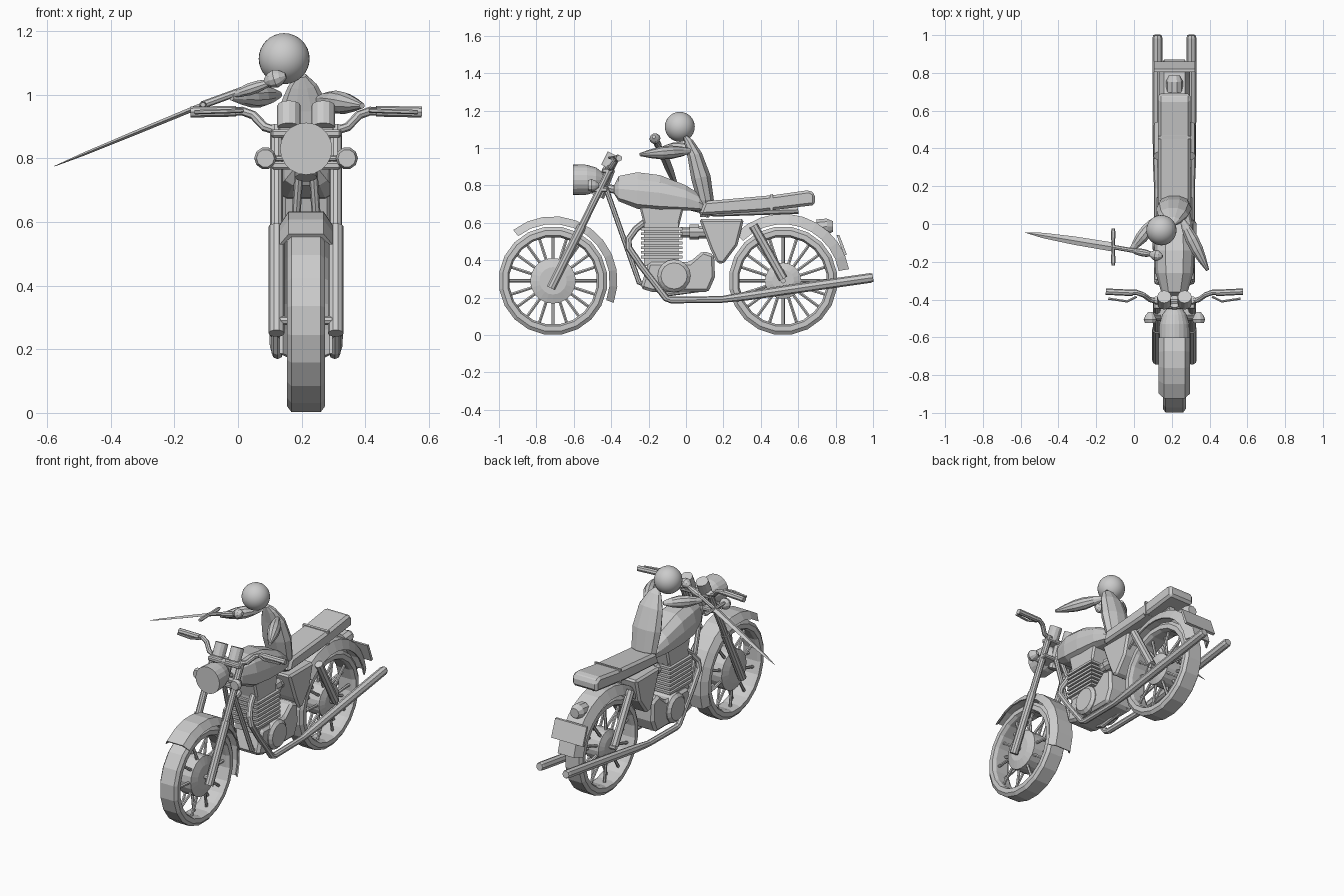
import bpy, bmesh, math
from mathutils import Vector as V

if "Cube" in bpy.data.objects:
    bpy.data.objects.remove(bpy.data.objects["Cube"])

CX = 0.214            # centre plane of the motorcycle
SIDES = (("left", 1), ("right", -1))


def finish(name, bm, bevel=0):
    bmesh.ops.recalc_face_normals(bm, faces=bm.faces)
    me = bpy.data.meshes.new(name)
    bm.to_mesh(me)
    bm.free()
    ob = bpy.data.objects.new(name, me)
    bpy.context.collection.objects.link(ob)
    if bevel:
        m = ob.modifiers.new("bevel", 'BEVEL')
        m.width, m.segments = bevel, 1
    return ob


def loft(name, rings, loop=False, bevel=0):
    bm = bmesh.new()
    vs = [[bm.verts.new(p) for p in r] for r in rings]
    n = len(rings[0])
    for i in range(len(vs) - (0 if loop else 1)):
        a, b = vs[i], vs[(i + 1) % len(vs)]
        for k in range(n):
            bm.faces.new((a[k], a[(k + 1) % n], b[(k + 1) % n], b[k]))
    if not loop:
        bm.faces.new(vs[0])
        bm.faces.new(vs[-1])
    return finish(name, bm, bevel)


def tube(name, pts, radii, sides=8):
    """Sweep an ellipse along pts; radii is one number or a list of numbers / pairs."""
    pts = [V(p) for p in pts]
    if not isinstance(radii, list):
        radii = [radii] * len(pts)
    tan = [(pts[min(i + 1, len(pts) - 1)] - pts[max(i - 1, 0)]).normalized() for i in range(len(pts))]
    ax = min((V((1, 0, 0)), V((0, 1, 0)), V((0, 0, 1))), key=lambda a: sum(abs(t.dot(a)) for t in tan))
    rings = []
    for p, t, r in zip(pts, tan, radii):
        ru, rv = r if isinstance(r, tuple) else (r, r)
        u = (ax - t * ax.dot(t)).normalized()
        v = t.cross(u)
        rings.append([p + u * ru * math.cos(a) + v * rv * math.sin(a)
                      for a in (2 * math.pi * k / sides for k in range(sides))])
    return loft(name, rings)


def pod(name, a, b, r, sides=10, fat=(.3, .75, 1, .95, .65, .25)):
    a, b = V(a), V(b)
    n = len(fat) - 1
    return tube(name, [a.lerp(b, i / n) for i in range(n + 1)], [r * f for f in fat], sides)


def prism(name, yz, half, bevel=0, x=CX):
    return loft(name, [[(x + s * half, y, z) for y, z in yz] for s in (-1, 1)], bevel=bevel)


def box(name, x, y, z, bevel=0):
    return prism(name, [(y[0], z[0]), (y[1], z[0]), (y[1], z[1]), (y[0], z[1])],
                 (x[1] - x[0]) / 2, bevel, (x[0] + x[1]) / 2)


def spin(name, cy, cz, profile, n=20):
    """Revolve closed (x, radius) profile about the wheel axle."""
    return loft(name, [[(CX + x, cy + r * math.cos(a), cz + r * math.sin(a)) for x, r in profile]
                       for a in (2 * math.pi * (k + .5) / n for k in range(n))], True)


def fender(name, cy, cz, a0, a1, r_in, r_out, w_in, w_out, n=10):
    t = .01
    prof = [(-w_in, r_in), (-w_out, r_out), (w_out, r_out), (w_in, r_in),
            (w_in - t, r_in), (w_out - t, r_out - t), (t - w_out, r_out - t), (t - w_in, r_in)]
    rings = []
    for k in range(n + 1):
        a = math.radians(a0 + (a1 - a0) * k / n)
        rings.append([(CX + x, cy + r * math.cos(a), cz + r * math.sin(a)) for x, r in prof])
    return loft(name, rings)


# Wheels: tyre, hub and spokes
for end, cy, hub in (("front", -.711, .122), ("rear", .519, .097)):
    cz = .29
    spin(end + "_tyre", cy, cz, [(-.06, .245), (-.06, .272), (-.046, .291), (.046, .291),
                                 (.06, .272), (.06, .245), (.04, .235), (-.04, .235)])
    tube(end + "_hub", [(CX + x, cy, cz) for x in (-.06, -.045, .045, .06)],
         [hub * .6, hub, hub, hub * .6], 20)
    tube(end + "_axle", [(CX - .1, cy, cz), (CX + .1, cy, cz)], .014)
    for k in range(20):
        a = 2 * math.pi * k / 20
        d = V((0, math.cos(a), math.sin(a)))
        c, x = V((CX, cy, cz)), V(((-1) ** k * .03, 0, 0))
        tube(f"{end}_spoke_{k}", [c + d * hub * .9 + x, c + d * .242 + x * .6], .009, 6)

# Fenders, tail light, number plate
fender("front_fender", -.711, .29, 128, -20, .303, .345, .083, .055)
fender("rear_fender", .519, .29, 135, 10, .302, .358, .082, .055)
tube("tail_light", [(CX, .70, .575), (CX, .755, .58), (CX, .785, .58)], [.045, .045, .03], 10)
prism("rear_plate", [(.805, .535), (.82, .535), (.86, .43), (.845, .425)], .108)

# Front fork, crown and signals
for side, s in SIDES:
    x = CX + s * .093
    tube(side + "_fork", [(x, -.722, .25), (x, -.555, .585), (x, -.555, .585), (x, -.40, .90)],
         [.025, .025, .02, .02], 10)
    tube(side + "_signal_stem", [(CX + s * .07, -.49, .8), (CX + s * .13, -.49, .8)], .009)
    pod(side + "_signal", (CX + s * .128, -.525, .80), (CX + s * .128, -.465, .80), .035, 10,
        (.8, 1, .75, .3))
    # Gauges
    g = CX + s * .054
    tube(side + "_gauge", [(g, -.42, .895), (g, -.385, .965)], .037, 12)
    # Handlebar grips and levers
    tube(side + "_grip", [(CX + s * .22, -.365, .948), (CX + s * .363, -.358, .945)], .017)
    tube(side + "_lever", [(CX + s * .20, -.385, .95), (CX + s * .25, -.41, .948),
                           (CX + s * .35, -.395, .945)], .007, 6)
box("upper_fork_clamp", (CX - .11, CX + .11), (-.45, -.39), (.865, .89), .006)
box("lower_fork_clamp", (CX - .11, CX + .11), (-.51, -.42), (.765, .79), .006)
tube("steering_head", [(CX, -.47, .74), (CX, -.41, .89)], .035, 10)
tube("handlebar", [(CX + s * x, y, z) for s, row in
     ((-1, ((.36, -.358, .945), (.2, -.362, .948), (.165, -.375, .935), (.13, -.40, .898), (.09, -.41, .886))),
      (1, ((.09, -.41, .886), (.13, -.40, .898), (.165, -.375, .935), (.2, -.362, .948), (.36, -.358, .945))))
     for x, y, z in row], .014)
tube("headlight", [(CX, y, .83) for y in (-.604, -.604, -.59, -.53, -.48, -.44)],
     [.07, .082, .082, .08, .065, .035], 20)

# Fuel tank
loft("fuel_tank", [[(CX + w * a, y, z0 + (z1 - z0) * b) for a, b in
     ((-.6, 0), (-.95, .12), (-1, .5), (-.85, .8), (-.45, 1), (.45, 1), (.85, .8), (1, .5), (.95, .12), (.6, 0))]
     for y, w, z0, z1 in ((-.385, .045, .755, .80), (-.36, .07, .715, .85), (-.26, .1, .675, .87),
                          (-.14, .106, .665, .855), (.0, .098, .665, .80), (.07, .08, .665, .755),
                          (.115, .06, .665, .70))])

# Seat and strap
prism("seat", [(.07, .64), (.10, .715), (.47, .748), (.66, .775), (.69, .755), (.69, .695), (.4, .66)], .086, .014)
prism("seat_strap", [(.45, .665), (.45, .751), (.465, .753), (.465, .667)], .088)

# Engine: crankcase, finned cylinder, head and carburettor
prism("crankcase", [(-.245, .25), (-.2, .39), (.02, .39), (.09, .45), (.15, .43), (.155, .31), (.12, .23), (-.18, .23)],
      .095, .015)
tube("crankcase_cover", [(CX + x, -.064, .316) for x in (-.116, -.1, .1, .116)], [.07, .088, .088, .07], 16)
box("cylinder_core", (CX - .075, CX + .075), (-.225, -.04), (.37, .6))
for k in range(7):
    z = .41 + k * .025
    box(f"cooling_fin_{k}", (CX - .092, CX + .092), (-.24, -.02), (z, z + .014))
prism("cylinder_head", [(-.22, .57), (-.25, .69), (-.01, .69), (-.04, .57)], .075, .01)
tube("carburettor", [(CX, y, .55) for y in (-.03, .02, .02, .07, .07, .13)],
     [.03, .03, .042, .042, .035, .035], 10)
prism("side_cover", [(.07, .62), (.31, .62), (.275, .48), (.20, .38), (.165, .385), (.13, .46)], .09, .012)

# Frame, exhausts and rear shocks
tube("frame_spine", [(CX, -.44, .79), (CX, -.1, .72), (CX, .15, .655), (CX, .6, .67)], .022)
for side, s in SIDES:
    tube(side + "_down_tube", [(CX + s * .02, -.43, .79), (CX + s * .055, -.25, .28), (CX + s * .06, -.1, .22),
                               (CX + s * .06, .12, .25)], .014)
    x = CX + s * .09
    tube(side + "_exhaust", [(CX + s * .04, -.2, .62), (CX + s * .06, -.27, .565), (CX + s * .08, -.308, .51),
                             (x, -.305, .465), (x, -.24, .37), (x, -.105, .195), (x, -.08, .187), (x, .19, .19),
                             (x, .32, .208), (x, .6, .25), (x, .985, .305), (x, 1.0, .307)],
         [.018] * 8 + [.024, .026, .026, .022], 8)
    tube(side + "_shock", [(CX + s * .088, .36, .585), (CX + s * .088, .52, .30)], .024)

# Rider: head, torso and arms
bm = bmesh.new()
bmesh.ops.create_uvsphere(bm, u_segments=32, v_segments=16, radius=.08)
bmesh.ops.translate(bm, verts=bm.verts, vec=(.145, -.033, 1.113))
head = finish("rider_head", bm)
for p in head.data.polygons:
    p.use_smooth = True
tube("rider_torso", [(.213, .10, .63), (.213, .105, .72), (.211, .08, .84), (.207, .047, .96),
                     (.203, .015, 1.03), (.20, -.005, 1.06)],
     [(.05, .025), (.085, .046), (.095, .055), (.08, .042), (.045, .026), (.015, .012)], 10)
pod("rider_left_arm", (.25, .03, .985), (.39, -.245, .965), .036)
pod("rider_right_upper_arm", (.13, .04, 1.0), (-.02, -.145, .99), .036)
pod("rider_right_forearm", (-.02, -.14, .998), (.12, -.165, 1.045), .02)
pod("rider_right_hand", (.085, -.16, 1.04), (.15, -.172, 1.06), .03, 10, (.4, .8, 1, .8, .3))

# Sword: blade, guard and handle along one axis
tip, guard, end = V((-.577, -.045, .775)), V((-.11, -.122, .968)), V((.06, -.152, 1.03))
tube("sword_blade", [guard, guard.lerp(tip, .45), guard.lerp(tip, .8), tip],
     [(.024, .008), (.022, .007), (.014, .005), (.001, .001)], 4)
tube("sword_guard", [guard + V((0, y, 0)) for y in (-.098, -.08, 0, .08, .098)], [.008, .012, .009, .012, .008], 6)
tube("sword_handle", [guard, end], .012)
